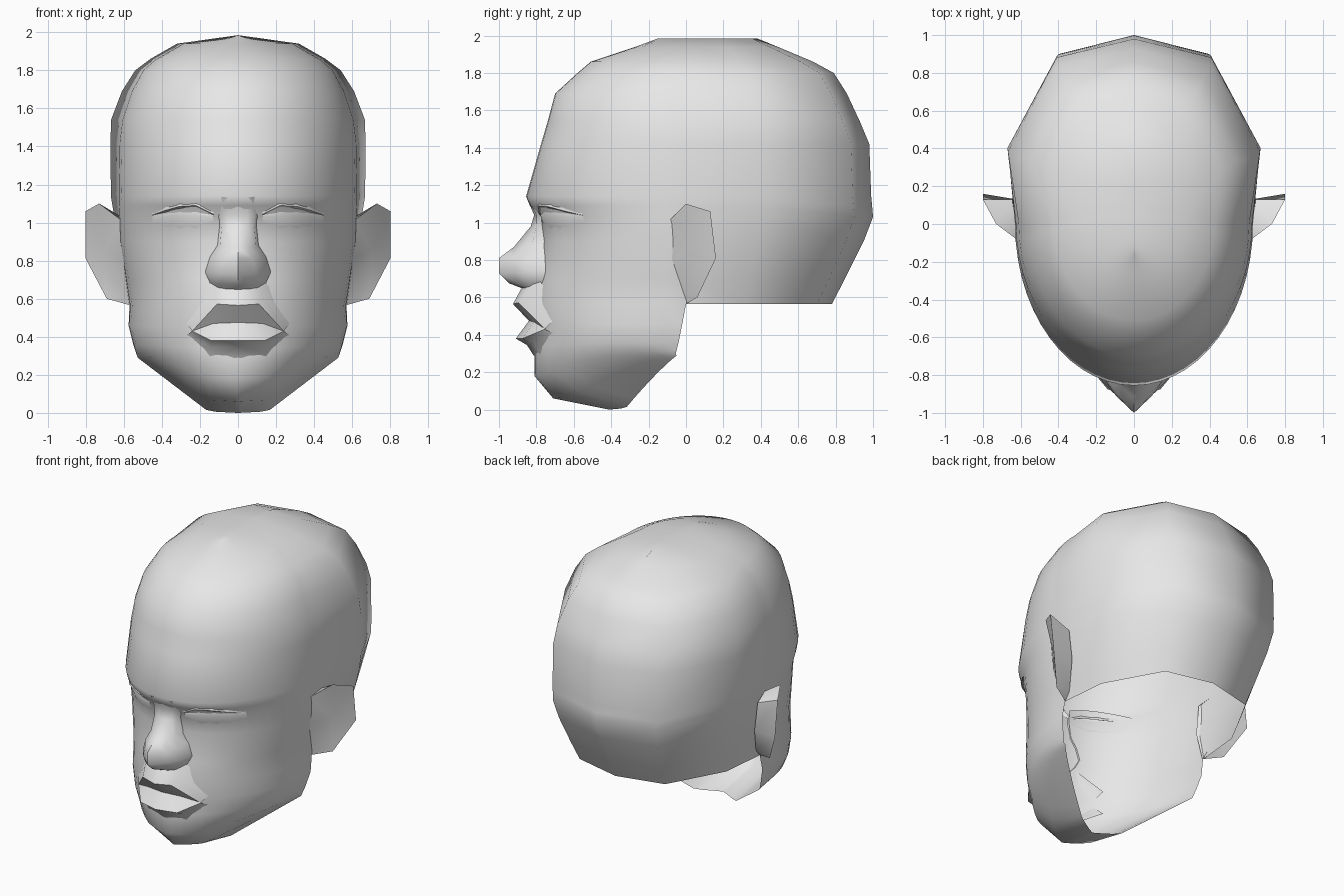
import bpy, bmesh, math

if "Cube" in bpy.data.objects:
    bpy.data.objects.remove(bpy.data.objects["Cube"])

skin = bpy.data.materials.new("light_grey")
skin.diffuse_color = (0.8, 0.8, 0.8, 1)
skin.use_nodes = True
skin.node_tree.nodes["Principled BSDF"].inputs["Base Color"].default_value = skin.diffuse_color


def finish(name, bm, angle=50):
    """Turn one half into a mirrored, smooth-shaded object."""
    bmesh.ops.remove_doubles(bm, verts=bm.verts, dist=0.0005)
    me = bpy.data.meshes.new(name)
    bm.to_mesh(me)
    bm.free()
    me.materials.append(skin)
    ob = bpy.data.objects.new(name, me)
    bpy.context.collection.objects.link(ob)
    mod = ob.modifiers.new("Mirror", 'MIRROR')
    mod.use_clip = True
    bpy.ops.object.select_all(action='DESELECT')
    ob.select_set(True)
    bpy.context.view_layer.objects.active = ob
    bpy.ops.object.modifier_apply(modifier="Mirror")
    bpy.ops.object.shade_smooth_by_angle(angle=math.radians(angle))
    return ob


def loft(name, rows, angle=50):
    """Skin rows of points given from top to bottom, centre outwards."""
    bm = bmesh.new()
    grid = [[bm.verts.new(p) for p in r] for r in rows]
    for a, b in zip(grid, grid[1:]):
        for i in range(min(len(a), len(b)) - 1):
            bm.faces.new((a[i], b[i], b[i + 1], a[i + 1]))
    return finish(name, bm, angle)


# Skull sections: z, front y, half width at ear, ear y, half width behind, back y
SKULL = [
    (1.985, -.15, 0, .10, 0, .38),
    (1.94, -.27, .29, .05, .32, .49),
    (1.86, -.51, .43, .02, .46, .68),
    (1.80, -.58, .50, .02, .54, .79),
    (1.69, -.70, .56, 0, .61, .86),
    (1.54, -.74, .61, 0, .667, .93),
    (1.42, -.775, .625, 0, .67, .98),
    (1.14, -.855, .63, 0, .668, .99),
    (1.09, -.835, .628, 0, .66, .995),
    (1.03, -.785, .625, 0, .65, 1.0),
    (.90, -.77, .62, 0, .63, .95),
    (.70, -.79, .59, 0, .58, .85),
    (.565, -.82, .57, 0, .54, .78),
]
# Jaw sections: centre z, front y, half width, end y, end z, roundness
JAW = [
    (.45, -.80, .575, -.02, .45, 2.05),
    (.33, -.81, .55, -.04, .35, 2.0),
    (.18, -.81, .537, -.05, .31, 1.8),
    (.06, -.71, .53, -.055, .29, 1.3),
    (0, -.41, .525, -.05, .28, 1.1),
]
N = 14
P = 2.0


def front_arc(yf, w, y0, p):
    pts = []
    for i in range(N + 1):
        t = math.pi / 2 * i / N
        c = max(0.0, math.cos(t)) if i < N else 0.0
        pts.append((w * math.sin(t) ** (2 / p), y0 + (yf - y0) * c ** (2 / p)))
    return pts


rows = []
for z, yf, w, y0, wb, yb in SKULL:
    row = front_arc(yf, w, y0, P)
    row += [(wb, y0 + (yb - y0) * .41), (.61 * wb, y0 + (yb - y0) * .9), (0, yb)]
    rows.append([(x, y, z) for x, y in row])
for z, yf, w, y0, ze, p in JAW:
    rows.append([(x, y, z + (ze - z) * max(0, x / w - .3) / .7 + .05 * min(x, .17))
                 for x, y in front_arc(yf, w, y0, p)])
loft("head_shell", rows, 75)


def face_y(x, z):
    """Depth of the face surface at x, z."""
    for a, b in zip(SKULL, SKULL[1:]):
        if b[0] <= z <= a[0]:
            k = (a[0] - z) / (a[0] - b[0])
            yf, w, y0 = (a[j] + (b[j] - a[j]) * k for j in (1, 2, 3))
            return y0 + (yf - y0) * (1 - (x / w) ** P) ** (1 / P)


# Nose: z, centre y, ridge half width, ridge y, base half width
NOSE = [
    (1.13, -.85, .04, -.845, .10),
    (1.04, -.812, .05, -.80, .11),
    (.98, -.83, .05, -.81, .10),
    (.87, -.92, .06, -.87, .11),
    (.81, -1.0, .075, -.92, .15),
    (.73, -1.0, .095, -.91, .175),
    (.675, -.945, .08, -.90, .15),
    (.65, -.88, .06, -.86, .13),
    (.60, -.83, .05, -.82, .10),
]
loft("nose", [[(0, yc, z), (a, ya, z), ((a + b) / 2 + .01, (ya + face_y(b, z)) / 2 - .01, z + .005),
               (b, face_y(b, z) + .01, z + .01)] for z, yc, a, ya, b in NOSE], 60)

# Mouth: skin above, upper lip edge, parting, lower lip edge, skin below
loft("lips", [
    [(0, -.85, .70), (.13, -.79, .70), (.30, -.66, .52)],
    [(0, -.89, .63), (.12, -.855, .63), (.27, -.715, .47)],
    [(0, -.925, .565), (.11, -.895, .572), (.24, -.755, .43)],
    [(0, -.84, .475), (.13, -.815, .47), (.24, -.75, .43)],
    [(0, -.91, .38), (.14, -.875, .38), (.24, -.755, .43)],
    [(0, -.85, .345), (.14, -.81, .345), (.27, -.71, .41)],
    [(0, -.815, .29), (.15, -.765, .28), (.30, -.66, .36)],
], 55)

# Eyes: brow fold, lid edge, lid underside, eyeball, lower lid
XS = (.13, .22, .31, .38, .45)
TAPER = (.3, 1, 1, .8, .2)
EYE = [
    ((1.11, 1.135, 1.13, 1.11, 1.07), 0.01),
    ((1.045, 1.09, 1.085, 1.065, 1.04), -.03),
    ((1.04, 1.07, 1.065, 1.052, 1.038), 0.0),
    ((1.036, 1.036, 1.035, 1.034, 1.035), -.018),
    ((.99, .96, .96, .97, .99), .004),
]
loft("eye", [[(x, face_y(x, min(z, 1.04)) + d * t - max(0, z - 1.04) * .35, z)
              for x, z, t in zip(XS, zs, TAPER)] for zs, d in EYE], 50)

# Ears: flat outer flap plus a thin rear side
bm = bmesh.new()
rim = [bm.verts.new(p) for p in [(.61, -.09, 1.01), (.73, 0, 1.10), (.80, .13, 1.06),
                                 (.80, .16, .81), (.69, .06, .60), (.565, 0, .565)]]
mid = bm.verts.new((.70, .04, .85))
front = bm.verts.new((.59, -.09, .80))
root = [bm.verts.new(p) for p in [(.63, .03, 1.04), (.645, .13, 1.0),
                                  (.62, .13, .80), (.575, .05, .62)]]
loop = rim + [front]
for i, v in enumerate(loop):
    bm.faces.new((mid, loop[(i + 1) % len(loop)], v))
for i in range(3):
    bm.faces.new((rim[i + 1], rim[i + 2], root[i + 1], root[i]))
bm.faces.new((rim[0], rim[1], root[0]))
bm.faces.new((rim[4], rim[5], root[3]))
bmesh.ops.recalc_face_normals(bm, faces=bm.faces)
finish("ear", bm, 40)
